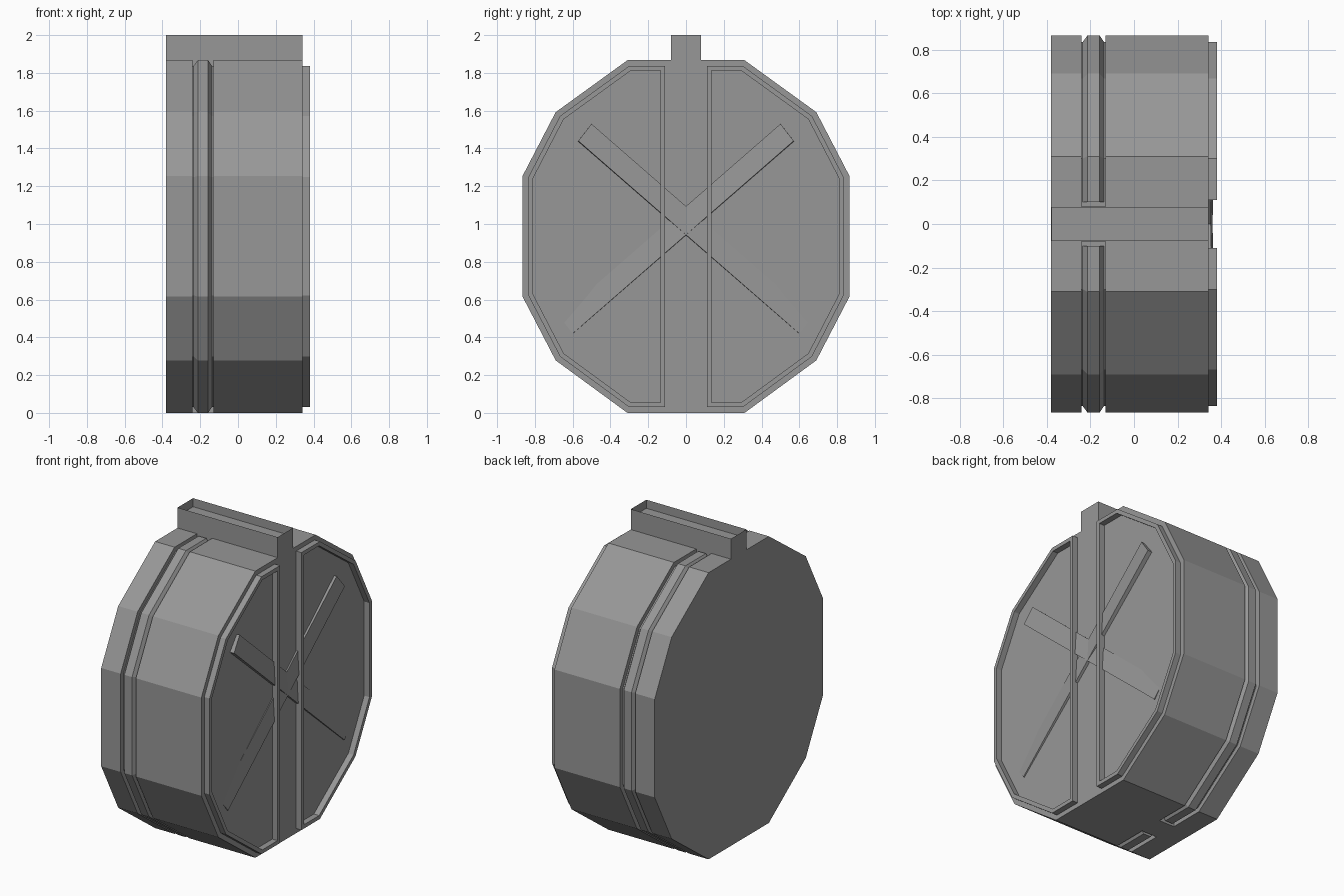
import bpy, bmesh
from mathutils import Vector

if "Cube" in bpy.data.objects:
    bpy.data.objects.remove(bpy.data.objects["Cube"])

# Right half of the drum outline as (y, z), top to bottom
HALF = [(0.31, 1.867), (0.69, 1.592), (0.865, 1.255), (0.865, 0.615), (0.69, 0.278), (0.31, 0.0)]
FACE = 0.342  # x of the flat face

GREY = bpy.data.materials.new("dark_grey")
GREY.diffuse_color = (0.31, 0.31, 0.31, 1)
GREY.use_nodes = True
GREY.node_tree.nodes["Principled BSDF"].inputs["Base Color"].default_value = GREY.diffuse_color


def inset(d):
    """Right half of the outline moved inwards by d."""
    pts = [(-HALF[0][0], HALF[0][1])] + HALF + [(-HALF[-1][0], HALF[-1][1])]
    pts = [Vector(p) for p in pts]
    out = []
    for a, b, c in zip(pts, pts[1:], pts[2:]):
        u, v = (b - a).normalized(), (c - b).normalized()
        n, m = Vector((u.y, -u.x)), Vector((v.y, -v.x))
        k = (n + m) / (1 + n.dot(m))
        out.append(b + k * d)
    return [(p.x, p.y) for p in out]


def half(d, y0):
    """Inset half outline, cut off at y = y0."""
    h = inset(d)
    return [(y0, h[0][1])] + h + [(y0, h[-1][1])]


def full(d):
    h = inset(d)
    return h + [(-y, z) for y, z in reversed(h)]


def make(name, rings, closed_loft=False, caps=(True, True)):
    """Skin a list of equally long closed point rings."""
    bm = bmesh.new()
    vs = [[bm.verts.new(p) for p in r] for r in rings]
    n = len(vs[0])
    pairs = list(zip(vs, vs[1:])) + ([(vs[-1], vs[0])] if closed_loft else [])
    for a, b in pairs:
        for i in range(n):
            j = (i + 1) % n
            bm.faces.new((a[i], a[j], b[j], b[i]))
    if not closed_loft:
        for ring, cap in ((vs[0], caps[0]), (vs[-1], caps[1])):
            if cap:
                bm.faces.new(ring)
    bmesh.ops.recalc_face_normals(bm, faces=bm.faces)
    me = bpy.data.meshes.new(name)
    bm.to_mesh(me)
    bm.free()
    me.materials.append(GREY)
    ob = bpy.data.objects.new(name, me)
    bpy.context.collection.objects.link(ob)
    return ob


def rect(x0, x1, y, z):
    return [(x0, -y, z), (x1, -y, z), (x1, y, z), (x0, y, z)]


# Drum body with a channel around it
profile = [(-0.38, 0), (-0.24, 0), (-0.24, 0.03), (-0.13, 0.03), (-0.13, 0), (FACE, 0)]
make("drum_body", [[(x, y, z) for y, z in full(d)] for x, d in profile])

# Blocks interrupting the channel at top and bottom
for name, z0, z1 in (("top", 1.837, 1.867), ("bottom", 0.0, 0.03)):
    make("channel_block_" + name, [rect(-0.24, -0.13, 0.08, z) for z in (z0, z1)])

for s, side in ((1, "right"), (-1, "left")):
    # Bevelled band inside the channel
    o, i = half(0, 0.1), half(0.03, 0.1)
    make("band_" + side, [[(-0.235, s * b[0], b[1]), (-0.213, s * a[0], a[1]),
                           (-0.158, s * a[0], a[1]), (-0.138, s * b[0], b[1])]
                          for a, b in zip(o, i)])
    # Raised rim around each half of the face
    o, i = half(0.03, 0.11), half(0.055, 0.135)
    make("face_rim_" + side, [[(x, s * y, z) for y, z in loop] for x, loop in
                              ((FACE, o), (0.38, o), (0.38, i), (FACE, i))], True)
    # Tilted diagonal bar, sinking into the face at its lower end
    top = [(0.371, 0.57, 1.44), (0.362, 0.50, 1.53), (0.338, -0.67, 0.51), (0.349, -0.60, 0.42)]
    make("cross_bar_" + side, [[(x - t, s * (y + t * 0.065), z - t * 0.075) for x, y, z in top]
                               for t in (0.05, 0)])

# Rail on the drum with a shallow recess in its top
make("top_rail", [rect(-0.38, FACE, 0.08, z) for z in (1.867, 2.0)], caps=(False, False))
make("rail_recess_floor", [rect(-0.379, FACE - 0.001, 0.079, z) for z in (1.868, 1.945)],
     caps=(False, True))
